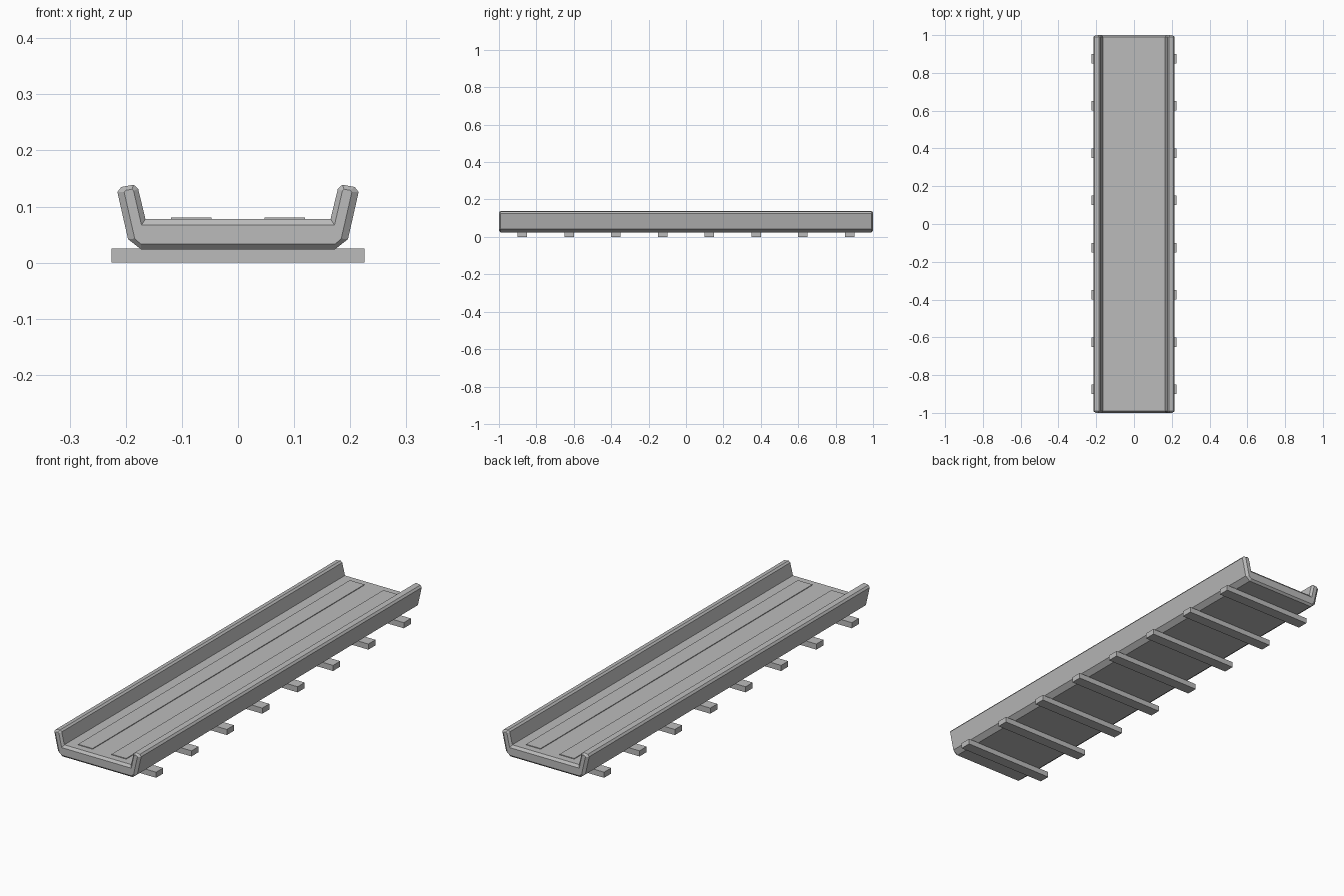
import bpy
import bmesh

cube = bpy.data.objects.get("Cube")
if cube:
    bpy.data.objects.remove(cube, do_unlink=True)

grey = bpy.data.materials.new("plain_grey")
grey.use_nodes = True
grey.diffuse_color = (0.5, 0.5, 0.5, 1)
grey.node_tree.nodes["Principled BSDF"].inputs["Base Color"].default_value = (0.5, 0.5, 0.5, 1)


def finish(name, bm):
    bmesh.ops.recalc_face_normals(bm, faces=bm.faces)
    mesh = bpy.data.meshes.new(name)
    bm.to_mesh(mesh)
    bm.free()
    mesh.materials.append(grey)
    obj = bpy.data.objects.new(name, mesh)
    bpy.context.collection.objects.link(obj)
    return obj


def box(name, low, high):
    bm = bmesh.new()
    bmesh.ops.create_cube(bm, size=1)
    for v in bm.verts:
        for i in range(3):
            v.co[i] = low[i] if v.co[i] < 0 else high[i]
    return finish(name, bm)


def mirrored(half):
    return half + [(-x, z) for x, z in reversed(half)]


# Trough: floor and splayed side walls, with chamfered ends
full = mirrored([(0.173, 0.024), (0.196, 0.042), (0.215, 0.126), (0.208, 0.135),
                 (0.186, 0.139), (0.178, 0.132), (0.165, 0.078)])
inset = mirrored([(0.173, 0.033), (0.184, 0.043), (0.203, 0.126), (0.2, 0.129),
                  (0.189, 0.131), (0.186, 0.128), (0.172, 0.067)])
bm = bmesh.new()
rings = [[bm.verts.new((x, y, z)) for x, z in section]
         for y, section in ((-1, inset), (-0.991, full), (0.991, full), (1, inset))]
for a, b in zip(rings, rings[1:]):
    for i in range(len(a)):
        j = (i + 1) % len(a)
        bm.faces.new((a[i], a[j], b[j], b[i]))
bm.faces.new(rings[0])
bm.faces.new(rings[-1])
finish("trough", bm)

# Thin raised runner strips on the floor
for side, x in (("right", -0.083), ("left", 0.083)):
    box(side + "_runner_strip", (x - 0.036, -0.96, 0.074), (x + 0.036, 0.96, 0.081))

# Cross sleepers under the trough
for n in range(8):
    y = -0.875 + n * 0.25
    box(f"sleeper_{n + 1}", (-0.225, y - 0.025, 0), (0.225, y + 0.025, 0.025))
